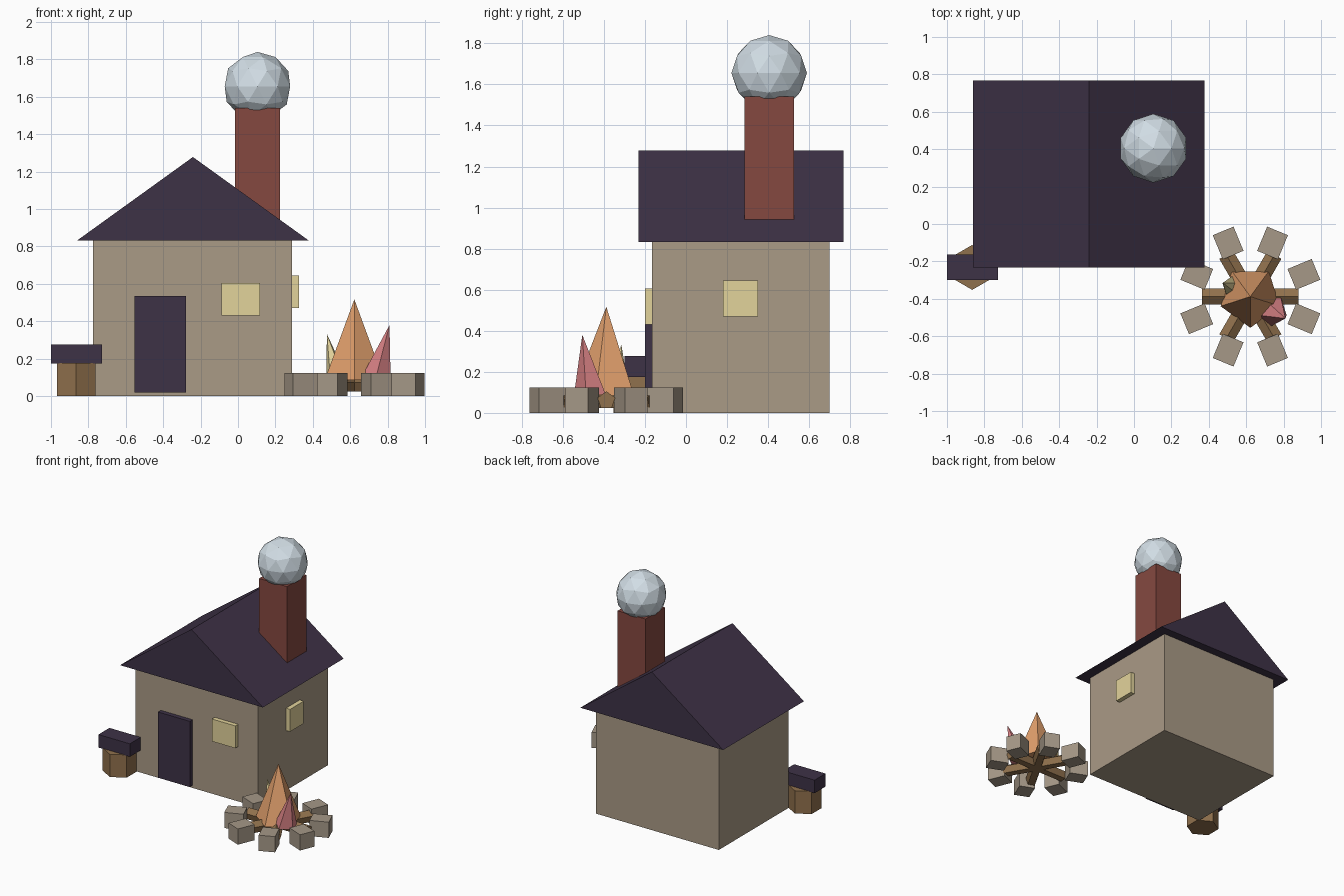
import bpy, bmesh
from math import pi, cos, sin, radians
from mathutils import Vector

if "Cube" in bpy.data.objects:
    bpy.data.objects.remove(bpy.data.objects["Cube"])


def material(name, r, g, b):
    m = bpy.data.materials.new(name)
    m.diffuse_color = [(c / 255) ** 2.2 for c in (r, g, b)] + [1]
    m.use_nodes = True
    m.node_tree.nodes["Principled BSDF"].inputs["Base Color"].default_value = m.diffuse_color
    return m


PLASTER = material("plaster", 168, 153, 133)
SLATE = material("slate", 64, 53, 72)
BRICK = material("brick", 132, 74, 66)
SMOKE = material("smoke", 208, 220, 228)
GLOW = material("glow", 226, 210, 154)
STONE = material("stone", 164, 151, 134)
WOOD = material("wood", 143, 112, 78)
ORANGE = material("orange_flame", 224, 158, 108)
PINK = material("pink_flame", 218, 130, 133)


def finish(name, mat):
    ob = bpy.context.object
    ob.name = name
    ob.data.materials.append(mat)
    return ob


def box(name, lo, hi, mat, angle=0):
    lo, hi = Vector(lo), Vector(hi)
    bpy.ops.mesh.primitive_cube_add(size=1, location=(lo + hi) / 2, rotation=(0, 0, angle))
    bpy.context.object.scale = hi - lo
    return finish(name, mat)


def prism(name, sides, radius, depth, loc, mat, rot=(0, 0, 0)):
    bpy.ops.mesh.primitive_cylinder_add(vertices=sides, radius=radius, depth=depth,
                                        location=loc, rotation=rot)
    return finish(name, mat)


def flame(name, base, tip, radius, mat, turn):
    """Five-sided cone whose tip may lean away from its base."""
    base, tip = Vector(base), Vector(tip)
    bm = bmesh.new()
    ring = []
    for i in range(5):
        a = turn + i * 2 * pi / 5
        ring.append(bm.verts.new(base + radius * Vector((cos(a), sin(a), 0))))
    top = bm.verts.new(tip)
    bm.faces.new(ring[::-1])
    for i in range(5):
        bm.faces.new((ring[i], ring[(i + 1) % 5], top))
    me = bpy.data.meshes.new(name)
    bm.to_mesh(me)
    bm.free()
    me.materials.append(mat)
    bpy.context.collection.objects.link(bpy.data.objects.new(name, me))


# House walls
box("walls", (-0.775, -0.165, 0), (0.29, 0.70, 0.832), PLASTER)

# Gable roof: triangle profile extruded front to back
bm = bmesh.new()
tri = bm.faces.new([bm.verts.new((x, -0.232, z))
                    for x, z in ((-0.86, 0.832), (0.378, 0.832), (-0.241, 1.278))])
ext = bmesh.ops.extrude_face_region(bm, geom=[tri])
bmesh.ops.translate(bm, vec=(0, 1.0, 0),
                    verts=[v for v in ext["geom"] if isinstance(v, bmesh.types.BMVert)])
bmesh.ops.recalc_face_normals(bm, faces=bm.faces)
mesh = bpy.data.meshes.new("roof")
bm.to_mesh(mesh)
bm.free()
mesh.materials.append(SLATE)
bpy.context.collection.objects.link(bpy.data.objects.new("roof", mesh))

# Chimney and smoke puff
box("chimney", (-0.017, 0.285, 0.93), (0.225, 0.525, 1.54), BRICK)
bpy.ops.mesh.primitive_ico_sphere_add(subdivisions=2, radius=0.184, location=(0.104, 0.405, 1.656))
finish("smoke_puff", SMOKE)

# Door and windows
box("door", (-0.553, -0.20, 0.02), (-0.278, -0.155, 0.535), SLATE)
box("front_window", (-0.087, -0.20, 0.43), (0.117, -0.155, 0.605), GLOW)
box("side_window", (0.28, 0.18, 0.47), (0.325, 0.35, 0.645), GLOW)

# Barrel with flat lid
prism("barrel", 6, 0.12, 0.178, (-0.865, -0.232, 0.089), WOOD)
box("barrel_lid", (-1.0, -0.30, 0.175), (-0.728, -0.164, 0.277), SLATE)

# Campfire: crossed logs, stone ring and flames
CX, CY = 0.622, -0.388
for i in range(3):
    prism(f"log_{i + 1}", 5, 0.045, 0.515, (CX, CY, 0.06), WOOD, (pi / 2, 0, pi / 2 + i * pi / 3))
for i in range(8):
    a = radians(22.5 + 45 * i)
    x, y = CX + 0.31 * cos(a), CY + 0.31 * sin(a)
    box(f"stone_{i + 1}", (x - 0.07, y - 0.06, 0), (x + 0.07, y + 0.06, 0.123), STONE, a)
flame("main_flame", (CX, CY, 0.085), (CX, CY, 0.517), 0.167, ORANGE, -pi / 2)
flame("pink_flame", (0.735, -0.46, 0.09), (0.81, -0.505, 0.38), 0.085, PINK, radians(-18))
flame("yellow_flame", (0.53, -0.335, 0.09), (0.475, -0.315, 0.333), 0.06, GLOW, radians(162))
